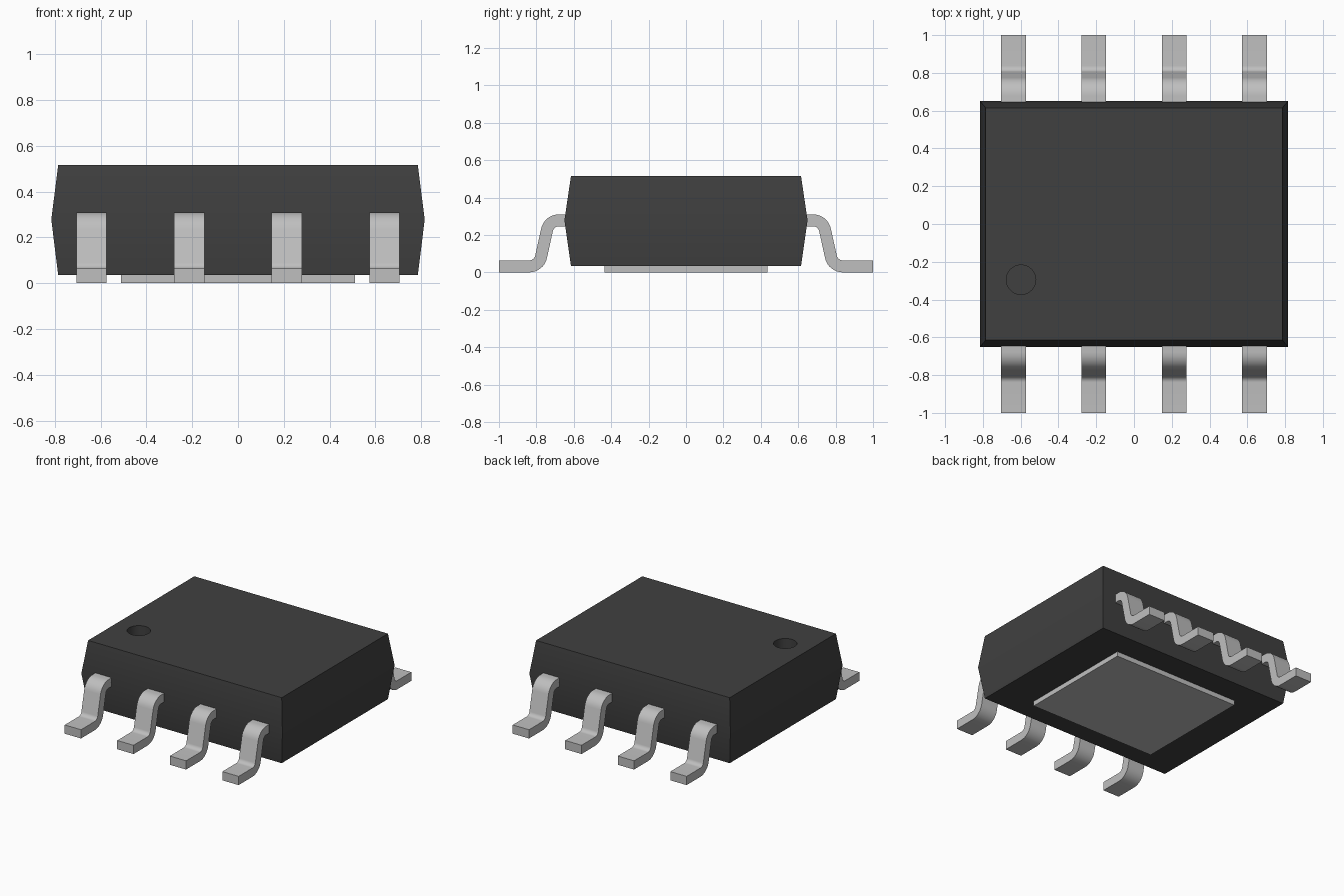
import bpy, bmesh, math
from mathutils import Vector

cube = bpy.data.objects.get("Cube")
if cube:
    bpy.data.objects.remove(cube, do_unlink=True)


def material(name, value):
    m = bpy.data.materials.new(name)
    m.use_nodes = True
    colour = (value, value, value, 1)
    m.diffuse_color = colour
    m.node_tree.nodes["Principled BSDF"].inputs["Base Color"].default_value = colour
    return m


PLASTIC = material("dark plastic", 0.051)
METAL = material("tinned metal", 0.52)


def finish(bm, name, mat, smooth=False):
    bmesh.ops.recalc_face_normals(bm, faces=bm.faces)
    mesh = bpy.data.meshes.new(name)
    bm.to_mesh(mesh)
    bm.free()
    mesh.materials.append(mat)
    ob = bpy.data.objects.new(name, mesh)
    bpy.context.collection.objects.link(ob)
    if smooth:
        bpy.ops.object.select_all(action='DESELECT')
        ob.select_set(True)
        bpy.context.view_layer.objects.active = ob
        bpy.ops.object.shade_smooth_by_angle(angle=math.radians(35))
    return ob


def ring(bm, points):
    return [bm.verts.new(p) for p in points]


def bridge(bm, a, b):
    n = len(a)
    for i in range(n):
        j = (i + 1) % n
        bm.faces.new((a[i], a[j], b[j], b[i]))


def rectangle(x, y, z):
    return [(-x, -y, z), (x, -y, z), (x, y, z), (-x, y, z)]


def loop_edges(bm, loop):
    return [bm.edges.get((loop[i - 1], loop[i])) for i in range(len(loop))]


# Package body: tapered above and below the parting line, with a round marker recess
def make_body():
    bm = bmesh.new()
    low = ring(bm, rectangle(0.785, 0.615, 0.035))
    mid = ring(bm, rectangle(0.815, 0.65, 0.278))
    top = ring(bm, rectangle(0.785, 0.615, 0.515))
    bm.faces.new(low)
    bridge(bm, low, mid)
    bridge(bm, mid, top)

    def circle(z):
        return [(-0.598 + 0.078 * math.cos(a), -0.295 + 0.078 * math.sin(a), z)
                for a in (math.tau * i / 40 for i in range(40))]
    rim, floor = ring(bm, circle(0.515)), ring(bm, circle(0.435))
    bridge(bm, rim, floor)
    bm.faces.new(floor)
    bmesh.ops.triangle_fill(bm, edges=loop_edges(bm, top) + loop_edges(bm, rim),
                            use_beauty=True, use_dissolve=False)
    finish(bm, "package_body", PLASTIC, smooth=True)


# Exposed pad under the body
def make_pad():
    bm = bmesh.new()
    low = ring(bm, rectangle(0.51, 0.435, 0))
    high = ring(bm, rectangle(0.51, 0.435, 0.045))
    bm.faces.new(low)
    bm.faces.new(high)
    bridge(bm, low, high)
    finish(bm, "thermal_pad", METAL)


# Gull-wing lead: strip of constant thickness along a filleted centre line (y, z)
def lead_profile(corners, radius, half, steps=8):
    pts = [Vector(c) for c in corners]
    stations = [(pts[0], Vector((0, 1)))]
    for a, b, c in zip(pts, pts[1:], pts[2:]):
        u, v = (b - a).normalized(), (c - b).normalized()
        turn = u.angle_signed(v)          # clockwise positive
        sign = 1 if turn > 0 else -1
        start = b - u * radius * math.tan(abs(turn) / 2)
        normal = Vector((-u.y, u.x))
        centre = start - normal * radius * sign
        for i in range(steps + 1):
            t = -turn * i / steps
            n = Vector((normal.x * math.cos(t) - normal.y * math.sin(t),
                        normal.x * math.sin(t) + normal.y * math.cos(t)))
            stations.append((centre + n * radius * sign, n))
    stations.append((pts[-1], Vector((0, 1))))
    return [(p + n * half, p - n * half) for p, n in stations]


def make_lead(name, x, side):
    path = [(0.61, 0.278), (0.732, 0.278), (0.786, 0.032), (1.0, 0.032)]
    bm = bmesh.new()
    sections = []
    for upper, lower in lead_profile(path, 0.065, 0.032):
        sections.append(ring(bm, [(x + dx, side * p.x, p.y) for dx, p in
                                  ((-0.066, upper), (0.066, upper), (0.066, lower), (-0.066, lower))]))
    for a, b in zip(sections, sections[1:]):
        bridge(bm, a, b)
    bm.faces.new(sections[0])
    bm.faces.new(sections[-1])
    finish(bm, name, METAL, smooth=True)


make_body()
make_pad()
for side, label in ((-1, "front"), (1, "back")):
    for i in range(4):
        make_lead(f"{label}_lead_{i + 1}", (i - 1.5) * 0.426, side)
